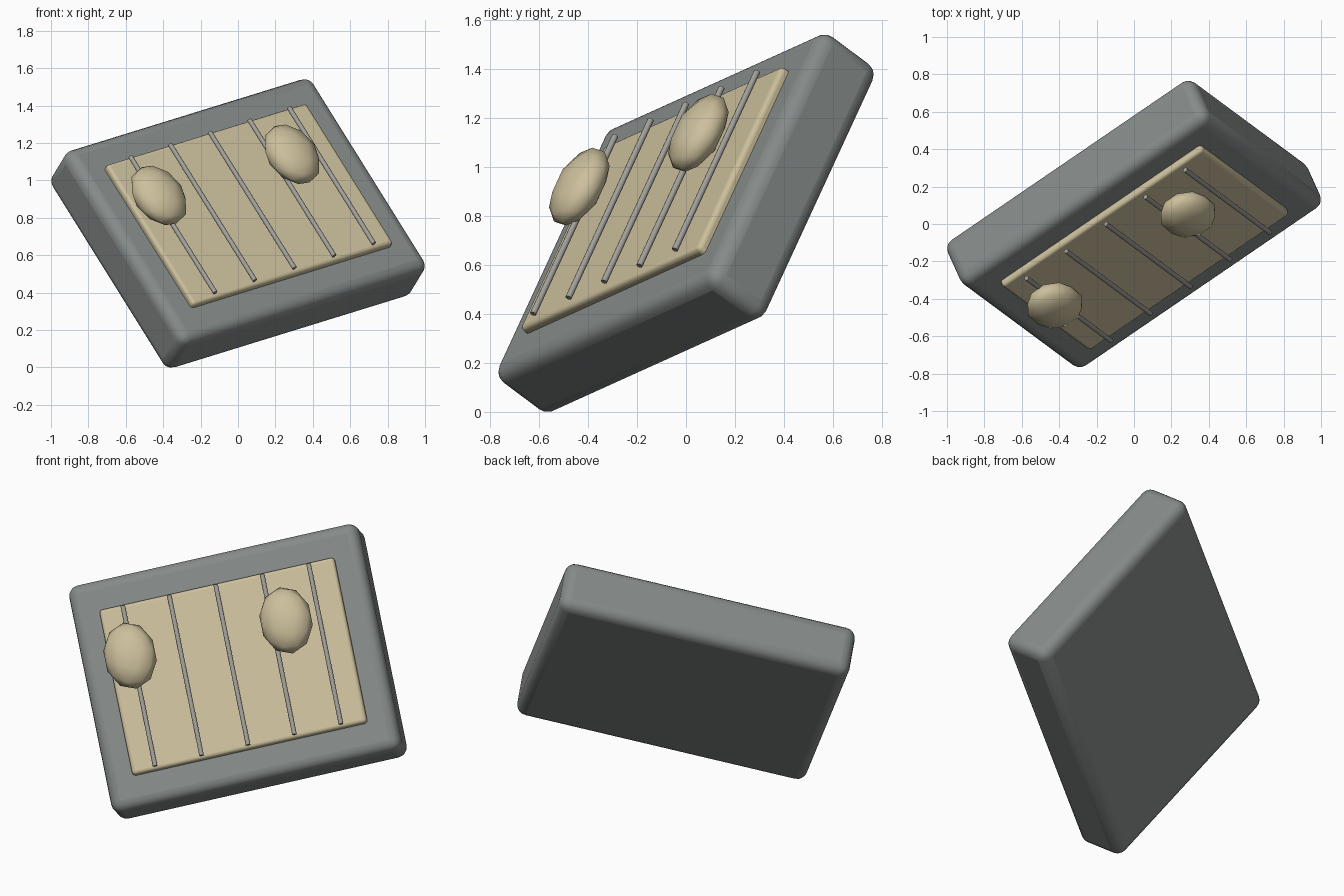
import bpy
import math
from mathutils import Matrix, Vector

cube = bpy.data.objects.get("Cube")
if cube:
    bpy.data.objects.remove(cube, do_unlink=True)

# Tilted frame shared by all parts: width, height and outward normal
across = Vector((0.80, 0.546, 0.247)).normalized()
normal = across.cross(Vector((-0.495, 0.363, 0.789))).normalized()
up = normal.cross(across)
frame = Matrix.Translation((0, 0, 0.77)) @ Matrix((across, up, normal)).transposed().to_4x4()


def material(name, color):
    mat = bpy.data.materials.new(name)
    mat.use_nodes = True
    mat.diffuse_color = (*color, 1)
    mat.node_tree.nodes["Principled BSDF"].inputs["Base Color"].default_value = (*color, 1)
    return mat


stone = material("stone grey", (0.235, 0.258, 0.25))
cream = material("pale cream", (0.60, 0.52, 0.33))
metal = material("rod grey", (0.36, 0.35, 0.32))


def finish(name, mat, place, size=(1, 1, 1), angle=40):
    obj = bpy.context.object
    obj.name = name
    obj.data.transform(Matrix.Diagonal((*size, 1)))
    obj.data.materials.append(mat)
    obj.matrix_world = frame @ place
    bpy.ops.object.shade_smooth_by_angle(angle=math.radians(angle))
    return obj


def rounded_box(name, mat, size, depth, radius):
    bpy.ops.mesh.primitive_cube_add(size=1)
    obj = finish(name, mat, Matrix.Translation((0, 0, depth)), size)
    bevel = obj.modifiers.new("Rounded edges", 'BEVEL')
    bevel.width = radius
    bevel.segments = 4


# Slab and the raised panel on its face
rounded_box("slab", stone, (1.655, 1.307, 0.307), 0, 0.06)
rounded_box("panel", cream, (1.34, 0.95, 0.08), 0.15, 0.02)

# Five parallel rods along the panel
for i in range(5):
    bpy.ops.mesh.primitive_cylinder_add(vertices=12, radius=0.013, depth=0.92)
    place = Matrix.Translation((0.265 * (i - 2), 0, 0.222)) @ Matrix.Rotation(math.pi / 2, 4, 'X')
    finish(f"rod_{i + 1}", metal, place)

# Two faceted pebbles resting on the panel
for side, x in (("right", -0.54), ("left", 0.35)):
    bpy.ops.mesh.primitive_ico_sphere_add(subdivisions=2, radius=1)
    finish(f"pebble_{side}", cream, Matrix.Translation((x, 0.168, 0.268)), (0.148, 0.19, 0.085))
